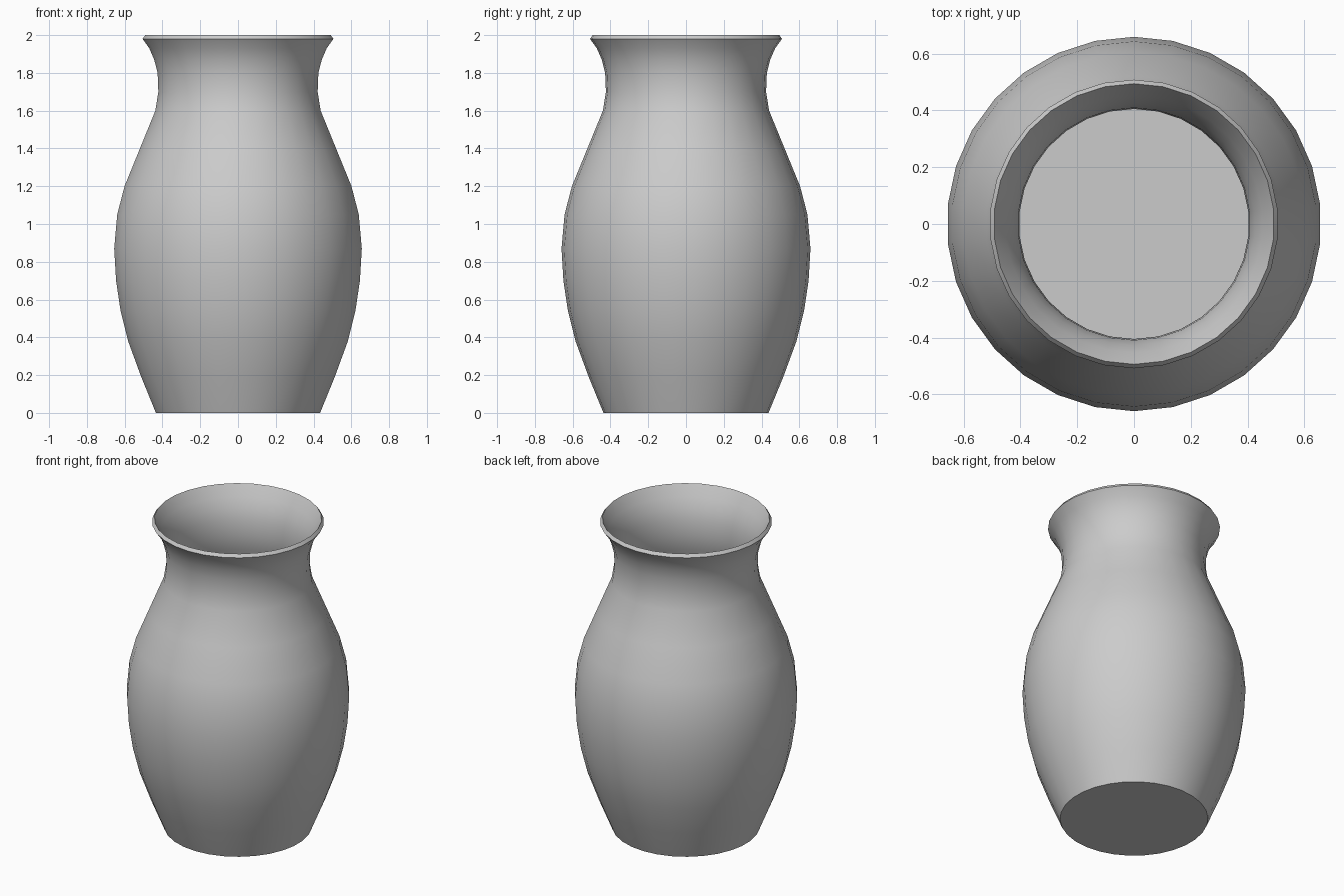
import bpy, bmesh, math
from mathutils import Vector

if "Cube" in bpy.data.objects:
    bpy.data.objects.remove(bpy.data.objects["Cube"])

SIDES = 30
WALL = 0.019

# Outer silhouette (radius, height) from foot to lip
outer = [(0.437, 0), (0.515, 0.19), (0.585, 0.38), (0.625, 0.54), (0.649, 0.70),
         (0.659, 0.87), (0.643, 1.05), (0.604, 1.20), (0.522, 1.40), (0.440, 1.60),
         (0.424, 1.70), (0.428, 1.80), (0.446, 1.87), (0.472, 1.93), (0.508, 1.98)]

# Inner wall: slanted lip, offset wall, flat floor
inner = [(0.494, 2.0)] + [(r - WALL, z) for r, z in reversed(outer[1:-1])]
inner += [(0.437 - WALL + 0.008, WALL), (0, WALL)]
profile = [(0, 0)] + outer + inner

# Lathe the profile around z, starting at +y
bm = bmesh.new()
verts = [bm.verts.new((0, r, z)) for r, z in profile]
edges = [bm.edges.new(pair) for pair in zip(verts, verts[1:])]
bmesh.ops.spin(bm, geom=verts + edges, cent=(0, 0, 0), axis=(0, 0, 1),
               angle=math.tau, steps=SIDES, use_duplicate=False)
bmesh.ops.remove_doubles(bm, verts=bm.verts, dist=0.0005)
bmesh.ops.recalc_face_normals(bm, faces=bm.faces)

mesh = bpy.data.meshes.new("vase")
bm.to_mesh(mesh)
bm.free()
vase = bpy.data.objects.new("vase", mesh)
bpy.context.collection.objects.link(vase)

# Smooth body with crisp lip and foot
bpy.context.view_layer.objects.active = vase
vase.select_set(True)
bpy.ops.object.shade_smooth_by_angle(angle=math.radians(35))
